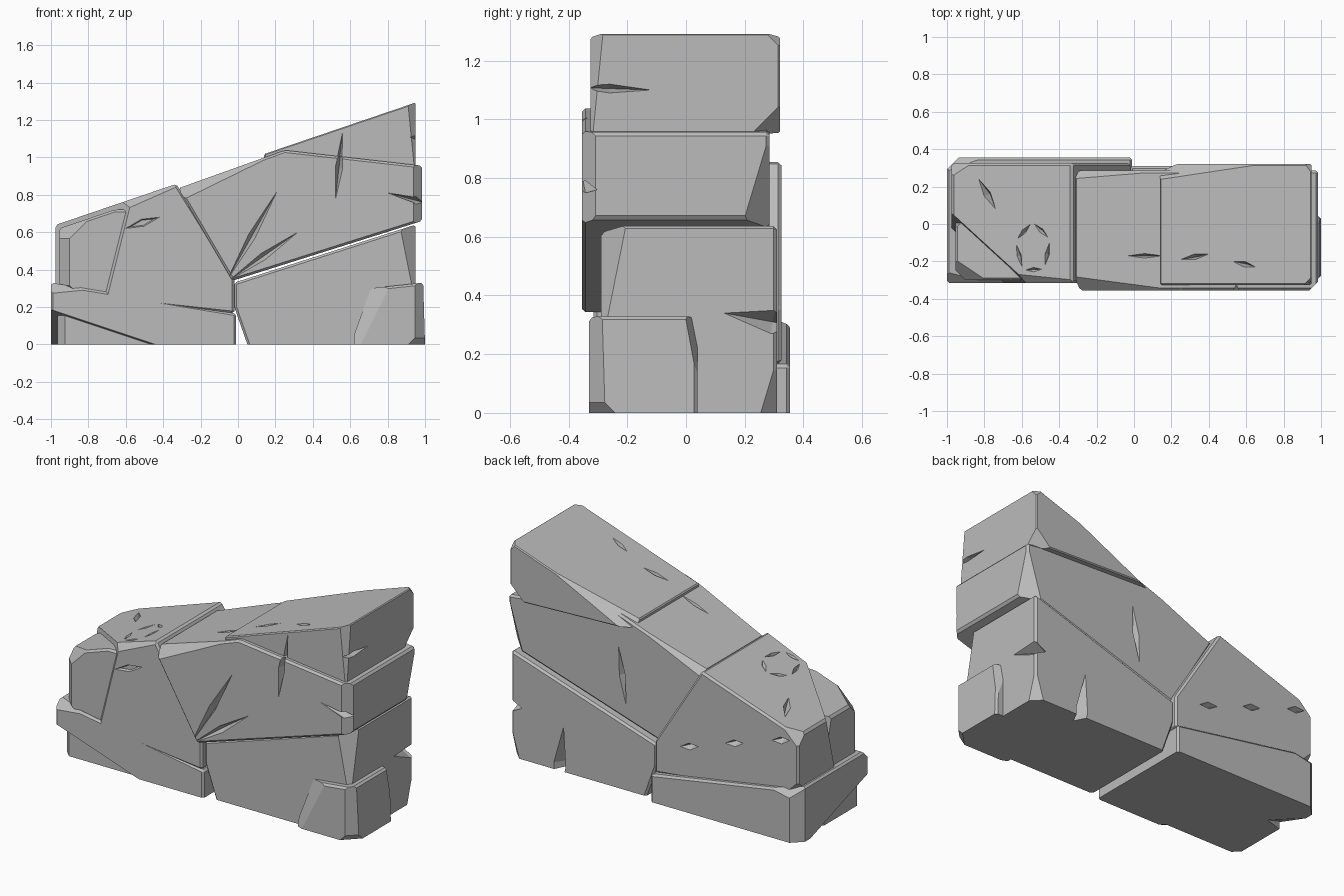
import bpy, bmesh, math
from mathutils import Vector

cube = bpy.data.objects.get("Cube")
if cube:
    bpy.data.objects.remove(cube, do_unlink=True)

LEFT, RIGHT = Vector((-1, 0, 0)), Vector((1, 0, 0))
FRONT, BACK = Vector((0, -1, 0)), Vector((0, 1, 0))
DOWN, UP = Vector((0, 0, -1)), Vector((0, 0, 1))
RISE = 0.34
SLOPE = UP + LEFT * RISE

stone = bpy.data.materials.new("grey_stone")
stone.use_nodes = True
grey = (0.5, 0.5, 0.5, 1)
stone.diffuse_color = grey
stone.node_tree.nodes["Principled BSDF"].inputs["Base Color"].default_value = grey


def slope_height(x):
    """Height of the slanted top that all the stones share."""
    return 0.97 + RISE * x


def on_slope(x, y):
    return Vector((x, y, slope_height(x)))


def make_object(name, bm):
    bmesh.ops.recalc_face_normals(bm, faces=bm.faces)
    mesh = bpy.data.meshes.new(name)
    bm.to_mesh(mesh)
    bm.free()
    mesh.materials.append(stone)
    obj = bpy.data.objects.new(name, mesh)
    bpy.context.collection.objects.link(obj)
    return obj


def chip_off(bm, direction, depth):
    """Slice away whatever sticks out furthest in a direction."""
    normal = direction.normalized()
    tip = max((vert.co for vert in bm.verts), key=normal.dot)
    geom = bm.verts[:] + bm.edges[:] + bm.faces[:]
    bmesh.ops.bisect_plane(bm, geom=geom, plane_co=tip - normal * depth,
                           plane_no=normal, clear_outer=True)
    rim = [edge for edge in bm.edges if edge.is_boundary]
    bmesh.ops.edgeloop_fill(bm, edges=rim)


def carve(obj, cracks, half_width=0.02, depth=0.05):
    """Cut diamond-shaped cracks given by start, end and surface normal."""
    bm = bmesh.new()
    for start, end, normal in cracks:
        start, end = Vector(start), Vector(end)
        middle = (start + end) / 2
        side = (end - start).cross(normal).normalized() * half_width
        inward = normal.normalized() * depth
        points = (start, end, middle + side, middle - side, middle + inward, middle - inward)
        bmesh.ops.convex_hull(bm, input=[bm.verts.new(point) for point in points])
    cutter = make_object("crack_cutter", bm)
    cutter.hide_render = True
    modifier = obj.modifiers.new("cracks", "BOOLEAN")
    modifier.operation, modifier.solver, modifier.object = "DIFFERENCE", "EXACT", cutter
    bpy.context.view_layer.objects.active = obj
    bpy.ops.object.modifier_apply(modifier=modifier.name)
    bpy.data.objects.remove(cutter, do_unlink=True)


def block(name, profile, front, back, chips, bevel=0.012):
    """Extrude a side profile from front to back, soften its edges and chip it."""
    bm = bmesh.new()
    face = bm.faces.new([bm.verts.new((x, front, z)) for x, z in profile])
    extruded = bmesh.ops.extrude_face_region(bm, geom=[face])["geom"]
    moved = [item for item in extruded if isinstance(item, bmesh.types.BMVert)]
    bmesh.ops.translate(bm, verts=moved, vec=BACK * (back - front))
    bmesh.ops.recalc_face_normals(bm, faces=bm.faces)
    edges = [edge for edge in bm.edges if any(vert.co.z > 0 for vert in edge.verts)]
    bmesh.ops.bevel(bm, geom=edges, offset=bevel, segments=1, affect="EDGES")
    for direction, depth in chips:
        chip_off(bm, direction, depth)
    return make_object(name, bm)


# Tall-end base stone, with a split at the back and one in its end
tall_base = block("tall_base_stone",
                  [(0.05, 0), (0.95, 0), (0.95, 0.64), (-0.02, 0.33), (-0.02, 0.2)],
                  -0.29, 0.31,
                  [(RIGHT + FRONT + UP * 0.2, 0.05), (RIGHT + BACK + DOWN * 0.3, 0.03)])
carve(tall_base, [((0.65, 0.31, -0.2), (0.6, 0.31, 0.27), BACK),
                  ((0.95, 0.13, 0.34), (0.95, 0.46, 0.28), RIGHT)],
      half_width=0.04, depth=0.08)

# Chunk clinging to the front corner of the base
block("corner_chunk", [(0.62, 0), (1, 0), (0.99, 0.33), (0.71, 0.3), (0.62, 0.05)],
      -0.33, 0.04,
      [(RIGHT + FRONT, 0.03), (LEFT * 0.4 + FRONT + UP * 0.2, 0.03),
       (RIGHT * 0.5 + BACK + UP * 0.2, 0.03), (RIGHT + FRONT + DOWN, 0.02)])

# Overhanging middle stone
middle = block("middle_stone",
               [(-0.03, 0.34), (0.985, 0.66), (0.985, 0.955),
                (0.25, slope_height(0.2)), (-0.32, slope_height(-0.4))],
               -0.355, 0.285,
               [(FRONT + SLOPE + LEFT * 0.15, 0.04), (RIGHT + FRONT, 0.025),
                (RIGHT + BACK + DOWN * 0.3, 0.05), (BACK + SLOPE + LEFT * 0.1, 0.02)])
carve(middle, [((0.21, -0.355, 0.82), (-0.06, -0.355, 0.34), FRONT),
               ((0.32, -0.355, 0.6), (-0.05, -0.355, 0.34), FRONT),
               ((0.56, -0.355, 1.12), (0.52, -0.355, 0.77), FRONT),
               ((0.8, -0.355, 0.81), (1.1, -0.33, 0.73), FRONT),
               ((0.25, 0.285, 0.84), (0.2, 0.285, 0.5), BACK),
               (on_slope(-0.1, -0.17), on_slope(0.2, -0.17), SLOPE)])

# Sloping cap stone
cap = block("cap_stone",
            [(0.14, 0.98), (0.95, 0.95), (0.95, slope_height(0.95)), (0.14, slope_height(0.14))],
            -0.325, 0.32,
            [(BACK + SLOPE + LEFT * 0.15, 0.05), (RIGHT + BACK + DOWN, 0.05),
             (RIGHT + FRONT + UP * 0.1, 0.025), (RIGHT + BACK + UP, 0.02)], bevel=0.006)
carve(cap, [((0.56, -0.325, 1.14), (0.52, -0.325, 0.8), FRONT),
            ((0.95, -0.4, 1.11), (0.95, -0.12, 1.1), RIGHT),
            (on_slope(0.25, -0.19), on_slope(0.4, -0.16), SLOPE),
            (on_slope(0.53, -0.2), on_slope(0.65, -0.23), SLOPE)], half_width=0.015)

# Low-end upper stone, split across its front corner
low_upper = block("low_upper_stone",
                  [(-0.975, 0.27), (-0.02, 0.165), (-0.02, 0.36),
                   (-0.33, slope_height(-0.33)), (-0.975, slope_height(-0.975))],
                  -0.315, 0.325,
                  [(LEFT + FRONT + UP * 0.25, 0.25), (FRONT + SLOPE + LEFT * 0.1, 0.02),
                   (LEFT + BACK + DOWN, 0.04), (LEFT + BACK + UP, 0.03)])
slits = [((x - 0.06, 0.325, z), (x + 0.06, 0.325, z - 0.03), BACK)
         for x, z in ((-0.25, 0.4), (-0.55, 0.5), (-0.86, 0.6))]
carve(low_upper, slits + [(on_slope(-0.83, 0.24), on_slope(-0.74, 0.08), SLOPE),
                          ((-0.6, -0.315, 0.62), (-0.42, -0.315, 0.68), FRONT)])


# Five shallow cracks in a ring on the low stone's top
def ring_point(step):
    angle = math.tau * step / 5 + 0.35
    return on_slope(-0.54 + 0.09 * math.cos(angle), -0.13 + 0.13 * math.sin(angle))


carve(low_upper, [(ring_point(i + 0.1), ring_point(i + 0.9), SLOPE) for i in range(5)],
      half_width=0.012, depth=0.025)

# Split-off front corner piece
block("split_corner_stone",
      [(-0.955, 0.25), (-0.45, 0.2), (-0.45, 0.72), (-0.66, 0.72), (-0.955, 0.62)],
      -0.3, 0.05,
      [(LEFT + FRONT, 0.03), (LEFT + FRONT + UP, 0.04),
       (LEFT + FRONT + DOWN, 0.04), (LEFT + BACK + UP * 0.25, 0.04)])

# Low-end base stone with its front lower corner broken away
block("low_base_stone", [(-1, 0), (-0.01, 0), (-0.01, 0.165), (-1, 0.33)],
      -0.315, 0.355,
      [(LEFT + FRONT + DOWN * 3, 0.165), (FRONT + UP + LEFT * 0.1, 0.03),
       (LEFT + BACK, 0.035), (BACK + UP + LEFT * 0.2, 0.03)])

# Small stone wedged beneath the broken corner
block("wedged_stone", [(-0.965, 0), (-0.45, 0), (-0.5, 0.1), (-0.965, 0.22)], -0.29, 0.12,
      [(LEFT + FRONT, 0.02), (LEFT * 0.3 + BACK, 0.05)])
